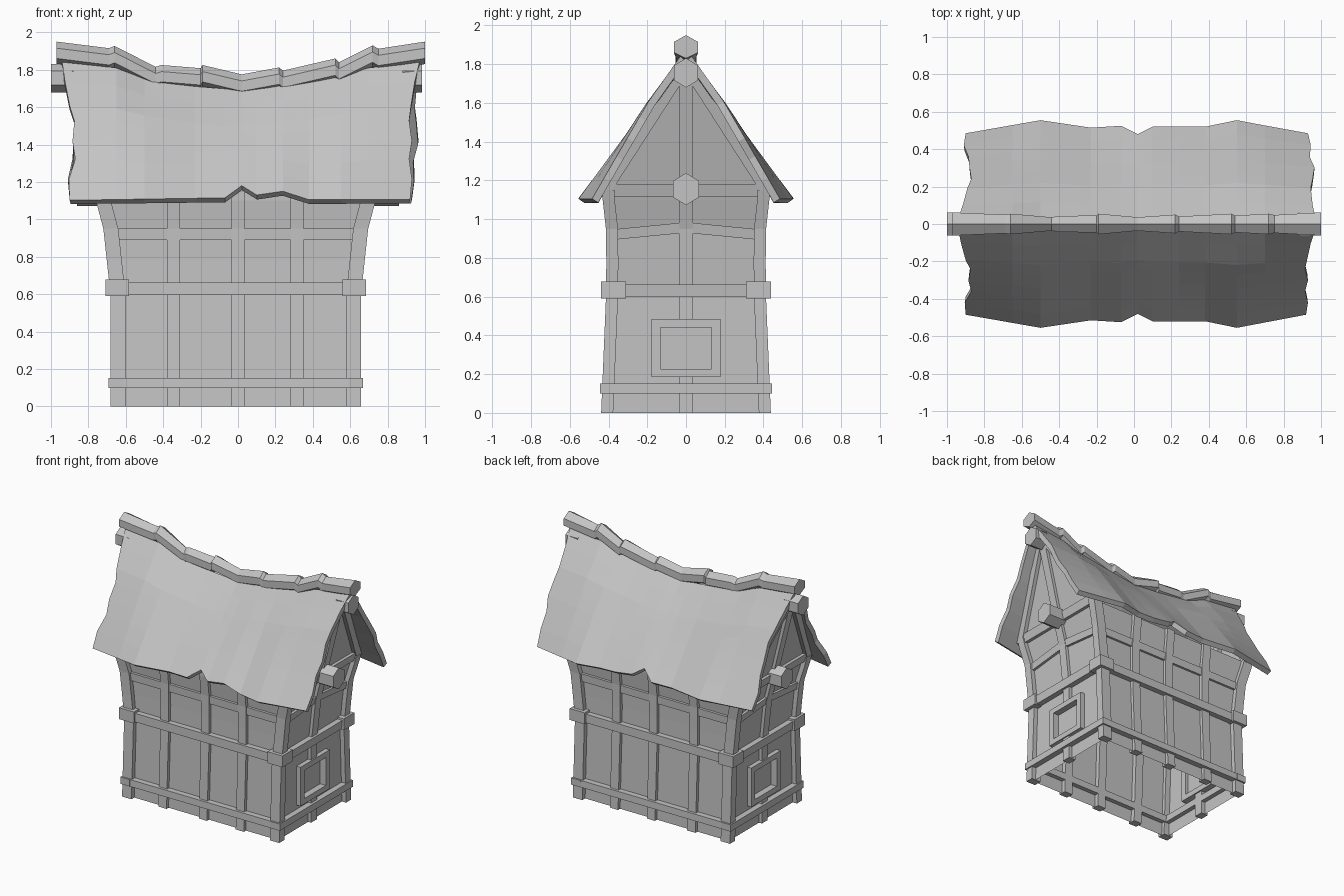
import bpy, bmesh, math

cube = bpy.data.objects.get("Cube")
if cube:
    bpy.data.objects.remove(cube, do_unlink=True)

GREY = (0.55, 0.55, 0.55, 1)
mat = bpy.data.materials.new("plain_grey")
mat.use_nodes = True
mat.diffuse_color = GREY
bsdf = mat.node_tree.nodes["Principled BSDF"]
bsdf.inputs["Base Color"].default_value = GREY
bsdf.inputs["Roughness"].default_value = 0.9

CX = -0.012
HALF_X = [(0, .67), (.6, .67), (.95, .708), (1.1, .748), (1.8, .92)]
HALF_Y = [(0, .438), (.6, .413), (.92, .41), (1.1, .43), (1.8, .43)]
RECESS = -.035


def interp(table, v):
    """Piecewise linear lookup."""
    if v <= table[0][0]:
        return table[0][1]
    for (a, fa), (b, fb) in zip(table, table[1:]):
        if v <= b:
            return fa + (fb - fa) * (v - a) / (b - a)
    return table[-1][1]


def place(side, u, z, d):
    """Point on a wall: u along it, z up, d outward from the frame surface."""
    hx, hy = interp(HALF_X, z) + d, interp(HALF_Y, z) + d
    return {"front": (CX + u, -hy, z), "back": (CX + u, hy, z),
            "right": (CX - hx, u, z), "left": (CX + hx, u, z)}[side]


def finish(name, bm, thickness=0):
    bmesh.ops.recalc_face_normals(bm, faces=bm.faces)
    mesh = bpy.data.meshes.new(name)
    bm.to_mesh(mesh)
    bm.free()
    mesh.materials.append(mat)
    ob = bpy.data.objects.new(name, mesh)
    bpy.context.collection.objects.link(ob)
    if thickness:
        mod = ob.modifiers.new("thickness", 'SOLIDIFY')
        mod.thickness = thickness
        mod.offset = -1
    return ob


def loft(name, rings):
    """Skin a row of equal rings and cap both ends."""
    bm = bmesh.new()
    vs = [[bm.verts.new(p) for p in r] for r in rings]
    n = len(vs[0])
    for a, b in zip(vs, vs[1:]):
        for i in range(n):
            j = (i + 1) % n
            bm.faces.new((a[i], a[j], b[j], b[i]))
    bm.faces.new(vs[0])
    bm.faces.new(vs[-1])
    return finish(name, bm)


def grid(bm, rows, skip=()):
    vs = [[bm.verts.new(p) for p in r] for r in rows]
    for i in range(len(vs) - 1):
        for j in range(len(vs[0]) - 1):
            if (i, j) not in skip:
                bm.faces.new((vs[i][j], vs[i][j + 1], vs[i + 1][j + 1], vs[i + 1][j]))


def post(name, side, u, w, levels, out=-.01, back=-.07):
    loft(name, [[place(side, u - w, z, back), place(side, u + w, z, back),
                 place(side, u + w, z, out), place(side, u - w, z, out)] for z in levels])


def beam(name, side, path, h, out=-.01, back=-.07):
    """Beam along a wall through (u, z) points, h = half height."""
    loft(name, [[place(side, u, z - h, back), place(side, u, z + h, back),
                 place(side, u, z + h, out), place(side, u, z - h, out)] for u, z in path])


def box(name, x0, x1, y0, y1, z0, z1):
    loft(name, [[(x0, y0, z), (x1, y0, z), (x1, y1, z), (x0, y1, z)] for z in (z0, z1)])


LEVELS = [0, .3, .6, .78, .95, 1.03, 1.1, 1.15]

# Long walls with posts and rails
for side in ("front", "back"):
    bm = bmesh.new()
    grid(bm, [[place(side, u * (interp(HALF_X, z) + RECESS), z, RECESS) for u in (-1, 0, 1)] for z in LEVELS])
    finish(side + "_wall", bm)
    for k, u in enumerate((-.333, .012, .327)):
        post(f"{side}_post_{k}", side, u, .035, LEVELS)
    beam(side + "_sill", side, [(-.675, .125), (.675, .125)], .026, .01)
    beam(side + "_middle_rail", side, [(-.6, .628), (.6, .628)], .033, .008)
    beam(side + "_upper_rail", side, [(-.66, .92), (.66, .92)], .03, -.015)

# End walls with window openings, posts, rails and gables
for side in ("left", "right"):
    s = 1 if side == "left" else -1
    bm = bmesh.new()
    zs = [0, .2, .46] + LEVELS[2:]
    cols = [(-1, 0), (0, -.15), (0, .15), (1, 0)]
    grid(bm, [[place(side, a * (interp(HALF_Y, z) + RECESS) + b, z, RECESS) for a, b in cols] for z in zs],
         skip=[(1, 1)])
    finish(side + "_wall", bm)
    for k, (lo, hi) in enumerate(((0, .19), (.48, 1.15))):
        post(f"{side}_middle_post_{k}", side, 0, .035, [lo] + [z for z in LEVELS if lo < z < hi] + [hi])
    post(side + "_gable_post", side, 0, .033, [1.15, 1.75])
    beam(side + "_sill", side, [(-.445, .125), (.445, .125)], .026, .01)
    beam(side + "_middle_rail", side, [(-.36, .63), (.36, .63)], .033, .008)
    beam(side + "_upper_rail", side, [(-.38, .92), (0, .957), (.38, .92)], .027, -.015)
    beam(side + "_tie_beam", side, [(-.42, 1.15), (.42, 1.15)], .032)
    # Window
    for z in (.205, .463):
        beam(side + "_window_rail", side, [(-.178, z), (.178, z)], .021, 0, -.08)
    for u in (-.155, .155):
        post(side + "_window_stile", side, u, .023, [.22, .45], 0, -.08)
    post(side + "_window_pane", side, 0, .14, [.21, .455], -.05, -.055)
    # Leaning gable panel and rafters
    bm = bmesh.new()
    bm.faces.new([bm.verts.new(place(side, u, z, RECESS)) for u, z in ((-.43, 1.13), (.43, 1.13), (0, 1.8))])
    finish(side + "_gable_panel", bm)
    for t in (-1, 1):
        ends = [[(t * .465, 1.145), (t * .4, 1.12)], [(0, 1.825), (0, 1.74)]]
        loft(side + "_rafter", [[place(side, *a, -.07), place(side, *b, -.07),
                                 place(side, *b, -.005), place(side, *a, -.005)] for a, b in ends])
    # Six-sided purlin ends
    for name, zc, r, x0, x1 in (("lower", 1.155, .083, .7, .86), ("upper", 1.755, .076, .88, 1.0 if s < 0 else .985)):
        hexagon = ((0, 1), (1, .5), (1, -.5), (0, -1), (-1, -.5), (-1, .5))
        loft(f"{side}_{name}_purlin", [[(s * x, r * .82 * c, zc + r * h) for c, h in hexagon] for x in (x0, x1)])

# Corner posts and corner blocks
for sx in (-1, 1):
    for sy in (-1, 1):
        rings = []
        for z in LEVELS:
            x, y = interp(HALF_X, z), interp(HALF_Y, z)
            rings.append([(CX + sx * (x - a), sy * (y - b), z) for a, b in ((0, 0), (.08, 0), (.08, .062), (0, .062))])
        loft("corner_post", rings)
        xs = sorted((CX + sx * .57, CX + sx * .697))
        ys = sorted((sy * .31, sy * .438))
        box("corner_block", *xs, *ys, .59, .678)

# Roof slopes with sagging ridge, mid-slope crease and ragged edges
RIDGE = [(-.94, 1.84), (-.65, 1.81), (-.45, 1.73), (.02, 1.69), (.55, 1.765), (.7, 1.81), (.97, 1.84)]
EAVE_Y = [(-.9, .485), (-.5, .555), (-.23, .515), (-.07, .525), (.02, .48), (.1, .52), (.38, .52), (.55, .555), (.92, .485)]
EAVE_Z = [(-.9, 1.102), (-.07, 1.115), (.02, 1.18), (.1, 1.13), (.2, 1.125), (.24, 1.15), (.28, 1.105), (.92, 1.105)]
BUMP = [(-.5, .035), (-.07, .01), (.2, .01), (.53, .035)]
CREASE = .36
ROWS = [0, .16, CREASE, .46, .6, .72, .86, 1]
VERGE = {-1: ([-.94, -.925, -.9, -.875, -.885, -.87, -.905, -.9], [.97, .945, .925, .915, .93, .915, .93, .92]),
         1: ([-.94, -.915, -.89, -.87, -.88, -.885, -.91, -.9], [.97, .955, .945, .955, .965, .94, .945, .93])}
COLS = [-.65, -.5, -.23, -.07, .02, .1, .24, .38, .55, .7]
for sy in (-1, 1):
    rows = []
    for i, t in enumerate(ROWS):
        row = []
        for x in [VERGE[sy][0][i]] + COLS + [VERGE[sy][1][i]]:
            ez = interp(EAVE_Z, x) if sy < 0 or not .15 < x < .3 else 1.11
            y = .03 + t * (interp(EAVE_Y, x) - .03)
            z = interp(RIDGE, x) * (1 - t) + ez * t
            z += interp(BUMP, x) * min(t / CREASE, (1 - t) / (1 - CREASE))
            row.append((x, sy * y, z))
        rows.append(row)
    bm = bmesh.new()
    grid(bm, rows)
    slope = finish("front_roof_slope" if sy < 0 else "back_roof_slope", bm, .038)
    if sum(p.normal.z for p in slope.data.polygons) < 0:
        slope.data.flip_normals()

# Ridge cap: six-sided log with uneven joints
CAP = [(-.97, 1.95, .062), (-.69, 1.915, .05), (-.66, 1.927, .055), (-.44, 1.815, .036), (-.41, 1.825, .042),
       (-.2, 1.808, .046), (-.19, 1.825, .055), (.02, 1.775, .036), (.22, 1.812, .05), (.24, 1.795, .04),
       (.52, 1.86, .055), (.54, 1.84, .045), (.72, 1.93, .055), (.75, 1.912, .048), (1.0, 1.95, .062)]
loft("ridge_cap", [[(x, 0, z), (x, w, z - .035), (x, w, z - .09), (x, 0, z - .12), (x, -w, z - .09), (x, -w, z - .035)]
                   for x, z, w in CAP])
